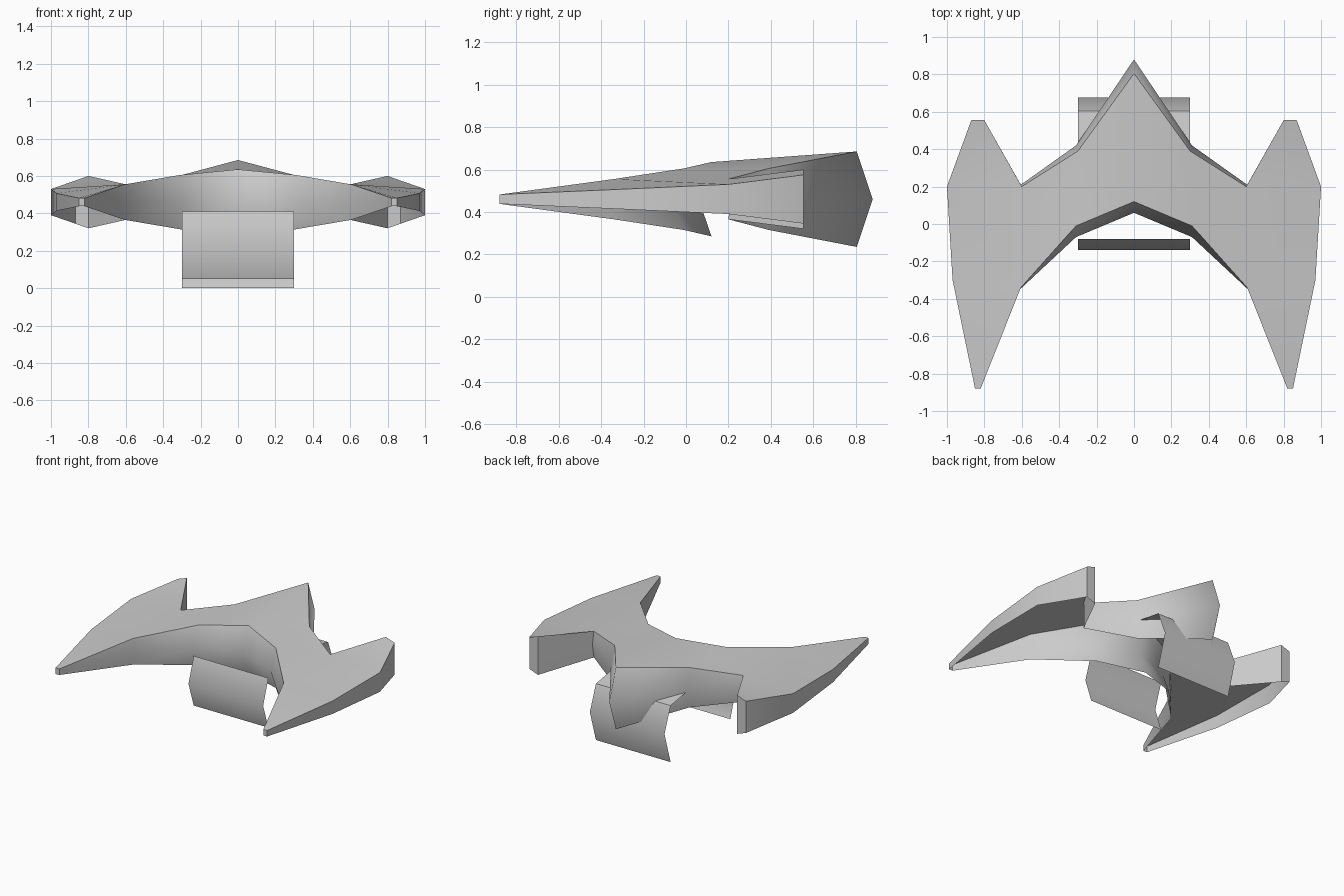
import bpy, bmesh, math

if "Cube" in bpy.data.objects:
    bpy.data.objects.remove(bpy.data.objects["Cube"])

MID = 0.46  # height of the hull's mid line; rim is symmetric about it


def make_object(name, bm, angle):
    bmesh.ops.recalc_face_normals(bm, faces=bm.faces)
    mesh = bpy.data.meshes.new(name)
    bm.to_mesh(mesh)
    bm.free()
    ob = bpy.data.objects.new(name, mesh)
    bpy.context.collection.objects.link(ob)
    bpy.ops.object.select_all(action='DESELECT')
    ob.select_set(True)
    bpy.context.view_layer.objects.active = ob
    bpy.ops.object.shade_smooth_by_angle(angle=math.radians(angle))
    return ob


# Right half outline of the hull: top x, y, z and the mid-line bulge in x, y
rim = [
    (0, .12, .635, 0, -.06),       # 0 front notch
    (.31, -.01, .605, 0, -.06),    # 1 front wing root
    (.605, -.34, .555, .005, -.01),  # 2 pod inner front
    (.82, -.88, .482, 0, 0),       # 3 prong tip
    (.85, -.88, .482, 0, 0),       # 4
    (.97, -.30, .507, 0, 0),       # 5 pod outer side
    (1.0, .20, .53, 0, 0),         # 6
    (.87, .555, .575, 0, 0),       # 7 pod rear end
    (.80, .555, .60, 0, 0),        # 8
    (.60, .20, .555, .005, .01),   # 9 pod inner rear
    (.30, .39, .605, .01, .03),    # 10 rear wing root
    (0, .805, .685, 0, .075),      # 11 tail
]
skin = [(0, 1, 10, 11), (1, 2, 9, 10), (2, 5, 6, 9), (2, 3, 4, 5), (9, 6, 7, 8)]

# Hull: top skin and a three-edge rim wall, open underneath
bm = bmesh.new()
top = [bm.verts.new((x, y, z)) for x, y, z, dx, dy in rim]
mid = [bm.verts.new((x + dx, y + dy, MID)) for x, y, z, dx, dy in rim]
low = [bm.verts.new((x, y, 2 * MID - z)) for x, y, z, dx, dy in rim]
for f in skin:
    bm.faces.new([top[i] for i in f])
for i in range(len(rim) - 1):
    for a, b in ((top, mid), (mid, low)):
        bm.faces.new((a[i], a[i + 1], b[i + 1], b[i]))
hull = make_object("hull", bm, 40)
mirror = hull.modifiers.new("mirror", 'MIRROR')
mirror.use_axis[0] = True
mirror.use_clip = True


# Bent plates hanging under the hull, as y, z profiles swept across x
def plate(name, profile, half=.30):
    bm = bmesh.new()
    rows = [[bm.verts.new((s * half, y, z)) for s in (-1, 1)] for y, z in profile]
    for a, b in zip(rows, rows[1:]):
        bm.faces.new((a[0], a[1], b[1], b[0]))
    return make_object(name, bm, 40)


plate("front_plate", [(-.08, .41), (-.14, .23), (-.08, .05)])
plate("rear_plate", [(.36, .45), (.605, .41), (.675, .23), (.605, 0)])
